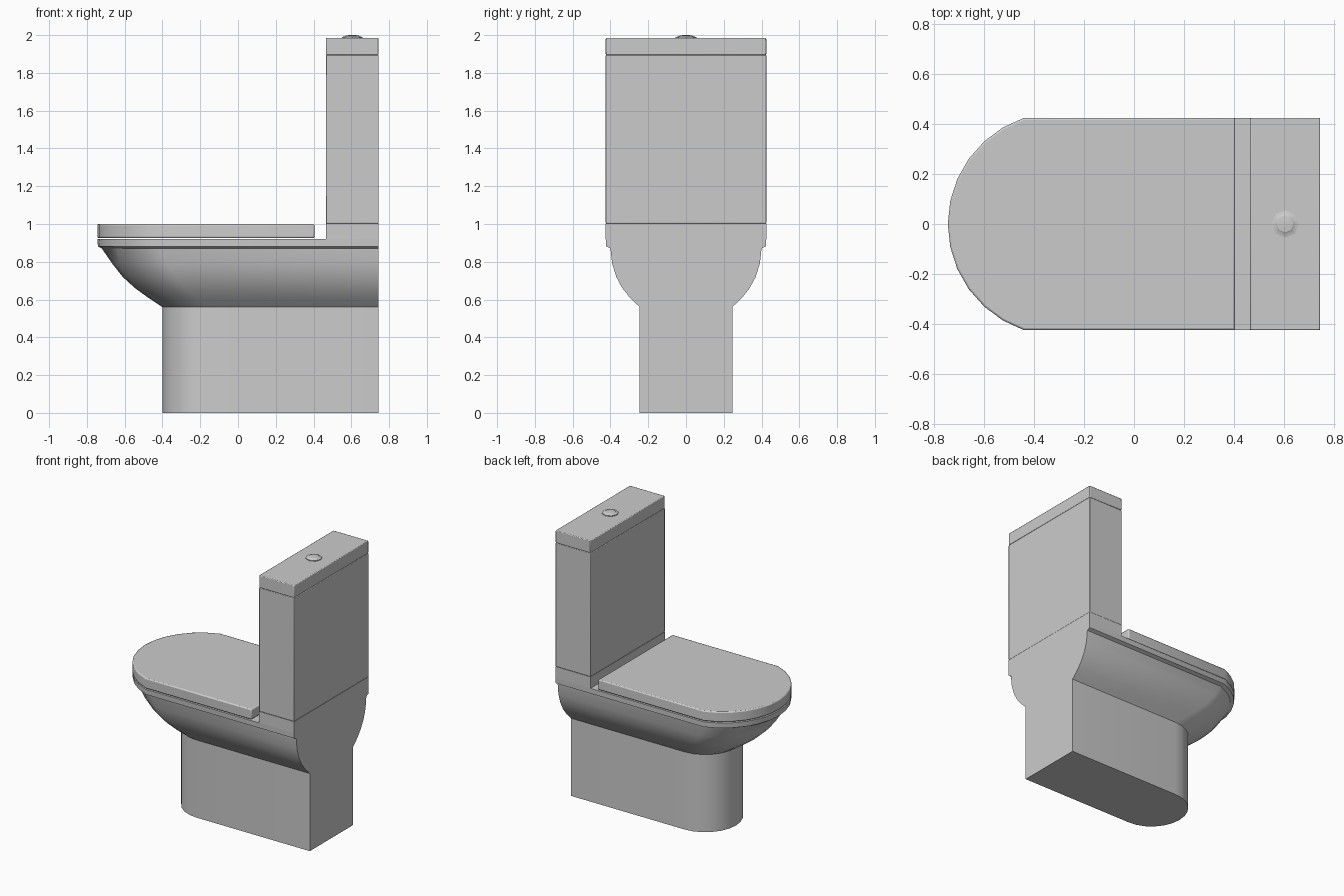
import bpy, bmesh, math

if "Cube" in bpy.data.objects:
    bpy.data.objects.remove(bpy.data.objects["Cube"])

BACK = 0.745


def make(name, bm, angle=35, bevel=0.0):
    bmesh.ops.recalc_face_normals(bm, faces=bm.faces)
    me = bpy.data.meshes.new(name)
    bm.to_mesh(me)
    bm.free()
    ob = bpy.data.objects.new(name, me)
    bpy.context.collection.objects.link(ob)
    if bevel:
        m = ob.modifiers.new("bevel", 'BEVEL')
        m.width, m.segments, m.limit_method = bevel, 2, 'ANGLE'
        m.angle_limit = math.radians(45)
    bpy.ops.object.select_all(action='DESELECT')
    ob.select_set(True)
    bpy.context.view_layer.objects.active = ob
    bpy.ops.object.shade_smooth_by_angle(angle=math.radians(angle))
    return ob


def loft(name, rings, **kw):
    """Skin a stack of equal-length rings of 3D points and cap both ends."""
    bm = bmesh.new()
    vs = [[bm.verts.new(p) for p in r] for r in rings]
    n = len(vs[0])
    for a, b in zip(vs, vs[1:]):
        for i in range(n):
            j = (i + 1) % n
            bm.faces.new((a[i], a[j], b[j], b[i]))
    bm.faces.new(vs[0][::-1])
    bm.faces.new(vs[-1])
    return make(name, bm, **kw)


def box(name, x0, x1, half_y, z0, z1, bevel):
    ring = [(x0, -half_y), (x1, -half_y), (x1, half_y), (x0, half_y)]
    return loft(name, [[(x, y, z) for x, y in ring] for z in (z0, z1)], bevel=bevel)


def rim_outline(back, seg=12):
    """D shape: straight sides closed by a shallow circular arc."""
    sag, half = 0.305, 0.425
    r = (sag ** 2 + half ** 2) / (2 * sag)
    a = math.asin(half / r)
    cx = -0.745 + r
    arc = [(cx - r * math.cos(t), r * math.sin(t))
           for t in (a - 2 * a * i / seg for i in range(seg + 1))]
    return [(back, half)] + arc + [(back, -half)]


def foot_outline(seg=12):
    """Narrow pedestal plan with an elliptical nose."""
    arc = [(-0.16 - 0.24 * math.cos(t), 0.245 * math.sin(t))
           for t in (math.pi / 2 - math.pi * i / seg for i in range(seg + 1))]
    return [(BACK, 0.245)] + arc + [(BACK, -0.245)]


# Pedestal, bowl and rim: blend from foot outline to rim outline (z, x blend, y blend)
foot, rim = foot_outline(), rim_outline(BACK)
levels = [(0, 0, 0), (0.56, 0, 0), (0.61, 0.22, 0.29), (0.66, 0.42, 0.51),
          (0.72, 0.61, 0.69), (0.79, 0.77, 0.81), (0.87, 0.93, 0.86),
          (0.882, 0.99, 0.99), (0.92, 1, 1)]
loft("bowl_and_pedestal",
     [[(f[0] + (r[0] - f[0]) * tx, f[1] + (r[1] - f[1]) * ty, z)
       for f, r in zip(foot, rim)] for z, tx, ty in levels], angle=30)

# Closed seat lid
lid = rim_outline(0.405)
loft("seat_lid", [[(x, y, z) for x, y in lid] for z in (0.925, 1.0)], bevel=0.008)

# Deck under the tank, tank and tank lid
box("tank_deck", 0.465, BACK, 0.425, 0.92, 1.003, 0)
box("tank", 0.465, BACK, 0.425, 1.003, 1.895, 0.004)
box("tank_lid", 0.465, BACK, 0.425, 1.895, 1.985, 0.005)

# Octagonal flush button with a low dome
loft("flush_button",
     [[(0.605 + r * math.cos(math.tau * i / 8), r * math.sin(math.tau * i / 8), z)
       for i in range(8)]
      for r, z in ((0.055, 1.98), (0.055, 1.99), (0.04, 1.993), (0.034, 1.998), (0.015, 2.0))])
